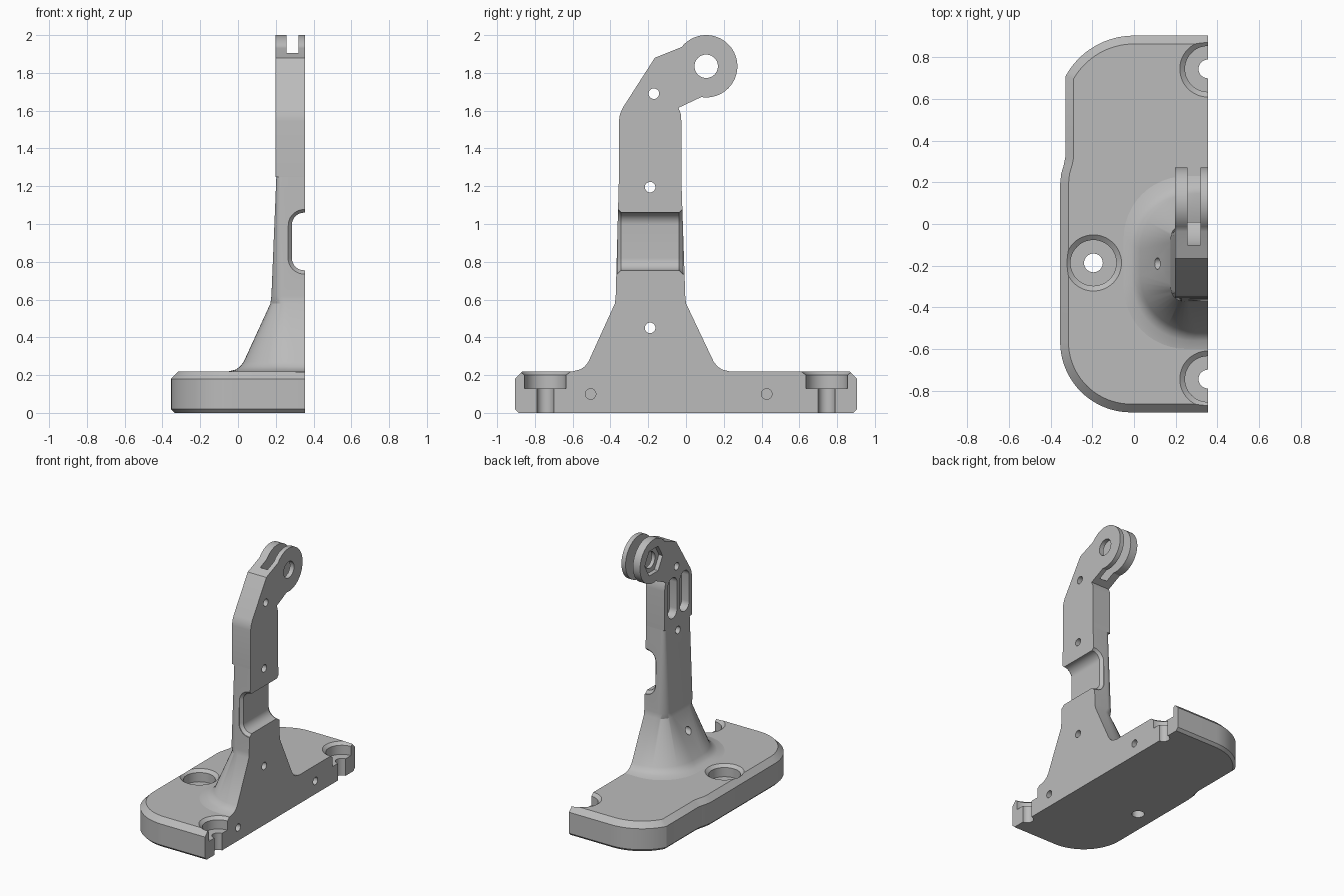
import bpy, bmesh
from math import sin, cos, radians, sqrt, pi

cube = bpy.data.objects.get("Cube")
if cube:
    bpy.data.objects.remove(cube, do_unlink=True)

CUT = 0.355          # flat mating face of the half bracket

grey = bpy.data.materials.new("plain grey")
grey.use_nodes = True
grey.diffuse_color = (0.5, 0.5, 0.5, 1)
grey.node_tree.nodes["Principled BSDF"].inputs["Base Color"].default_value = (0.5, 0.5, 0.5, 1)


def arc(cu, cv, r, start, end, n=12):
    angles = [radians(start + (end - start) * i / n) for i in range(n + 1)]
    return [(cu + r * cos(a), cv + r * sin(a)) for a in angles]


def tongue(u0, u1, lo, hi, r):
    """Rectangle with its two low-u corners rounded."""
    return ([(u1, hi)] + arc(u0 + r, hi - r, r, 90, 180)
            + arc(u0 + r, lo + r, r, 180, 270) + [(u1, lo)])


def loft(name, rings, axis):
    """Skin rings of (position, outline) stacked along an axis."""
    place = {"x": lambda t, u, v: (t, u, v),
             "y": lambda t, u, v: (u, t, v),
             "z": lambda t, u, v: (u, v, t)}[axis]
    bm = bmesh.new()
    loops = [[bm.verts.new(place(t, u, v)) for u, v in pts] for t, pts in rings]
    for a, b in zip(loops, loops[1:]):
        for i in range(len(a)):
            j = (i + 1) % len(a)
            bm.faces.new((a[i], a[j], b[j], b[i]))
    bm.faces.new(loops[0])
    bm.faces.new(loops[-1])
    bmesh.ops.recalc_face_normals(bm, faces=bm.faces)
    mesh = bpy.data.meshes.new(name)
    bm.to_mesh(mesh)
    bm.free()
    mesh.materials.append(grey)
    obj = bpy.data.objects.new(name, mesh)
    bpy.context.collection.objects.link(obj)
    return obj


def drill(y, z, r, x0, x1, n=24):
    """Round (or n-sided) cutter along x."""
    pts = arc(y, z, r, 0, 360, n)[:-1]
    return loft("drill", [(x0, pts), (x1, pts)], "x")


def finish(obj, cutters):
    """Subtract the cutters and shade the part."""
    bpy.ops.object.select_all(action="DESELECT")
    bpy.context.view_layer.objects.active = obj
    obj.select_set(True)
    for c in cutters:
        c.hide_render = True
        mod = obj.modifiers.new("cut", "BOOLEAN")
        mod.operation, mod.solver, mod.object = "DIFFERENCE", "EXACT", c
        bpy.ops.object.modifier_apply(modifier=mod.name)
        bpy.data.objects.remove(c, do_unlink=True)
    bpy.ops.object.shade_smooth_by_angle(angle=radians(28))


# Base plate: rounded front corner, clipped back corner, chamfered rims
def base_outline(d):
    r, x = 0.375 - d, -0.33 + d
    clip = 180 - math_angle(x, r)
    return ([(CUT, 0.905 - d)] + arc(0, 0.53, r, 90, clip, 16)
            + [(x, 0.32), (x - 0.007, 0.285), (x - 0.02, 0.24), (x - 0.025, 0.19)]
            + arc(-0.015, -0.565, 0.34 - d, 180, 270, 20) + [(CUT, -0.905 + d)])


def math_angle(x, r):
    from math import acos
    return acos(-x / r) * 180 / pi


base = loft("base_plate", [(0, base_outline(0.02)), (0.02, base_outline(0)),
                           (0.18, base_outline(0)), (0.22, base_outline(0.04))], "z")


# Counterbored screw holes
def counterbore(x, y):
    steps = [(-0.1, 0.045), (0.13, 0.045), (0.13, 0.11), (0.2, 0.11), (0.22, 0.135), (0.3, 0.135)]
    return loft("bore", [(z, arc(x, y, r, 0, 360, 48)[:-1]) for z, r in steps], "z")


cutters = [counterbore(*p) for p in ((-0.195, -0.187), (CUT, 0.745), (CUT, -0.745))]
# Blind dowel holes in the mating face
cutters += [drill(y, 0.1, 0.028, 0.2, 0.5) for y in (-0.505, 0.427)]
finish(base, cutters)

# Stem: flared foot rising into a slightly tapered column
sections = [  # height, outer x, front y, back y, corner radius
    (0.22, -0.05, -0.60, 0.23, 0.30),
    (0.23, -0.01, -0.56, 0.19, 0.29),
    (0.245, 0.01, -0.537, 0.167, 0.28),
    (0.27, 0.03, -0.517, 0.147, 0.27),
    (0.58, 0.172, -0.376, 0.0, 0.09),
    (0.62, 0.177, -0.372, -0.004, 0.06),
    (1.25, 0.203, -0.355, -0.025, 0.03)]
stem = loft("stem", [(z, tongue(x, CUT, a, b, r)) for z, x, a, b, r in sections], "z")


# Notch across the mating face, flared at both mouths
def notch_outline(d):
    return tongue(0.285 - d, 0.5, 0.755 - d, 1.06 + d, 0.065 + d)


notch = loft("notch", [(y, notch_outline(d)) for y, d in
                       ((-0.5, 0.02), (-0.363, 0.02), (-0.343, 0),
                        (-0.037, 0), (-0.017, 0.02), (0.2, 0.02))], "y")
finish(stem, [notch] + [drill(-0.19, z, 0.028, -0.3, 0.5) for z in (0.45, 1.195)])

# Head: bent block ending in a round eye
LUG_Y, LUG_Z = 0.107, 1.835
profile = ([(-0.355, 1.25), (-0.355, 1.545), (-0.35, 1.58), (-0.335, 1.615),
            (-0.165, 1.88), (-0.035, 1.932)]
           + arc(LUG_Y, LUG_Z, 0.165, 141, -99, 48)
           + [(-0.04, 1.615), (-0.028, 1.585), (-0.025, 1.55), (-0.025, 1.25)])
head = loft("head", [(0.198, profile), (CUT, profile)], "x")


# Lightening pockets on the outer face
def pocket(y, r, lo, hi):
    pts = arc(y, hi - r, r, 0, 180) + arc(y, lo + r, r, 180, 360)
    return loft("pocket", [(0.1, pts), (0.26, pts)], "x")


finish(head, [
    drill(LUG_Y, LUG_Z, 0.22, 0.258, 0.32, 64),     # gap between the lugs
    drill(LUG_Y, LUG_Z, 0.062, 0, 0.5, 40),         # pivot hole
    drill(LUG_Y, LUG_Z, 0.108, 0, 0.23, 6),         # hexagonal nut seat
    drill(-0.17, 1.69, 0.028, 0, 0.5),              # pin hole
    pocket(-0.12, 0.055, 1.31, 1.62),
    pocket(-0.265, 0.055, 1.31, 1.62)])
